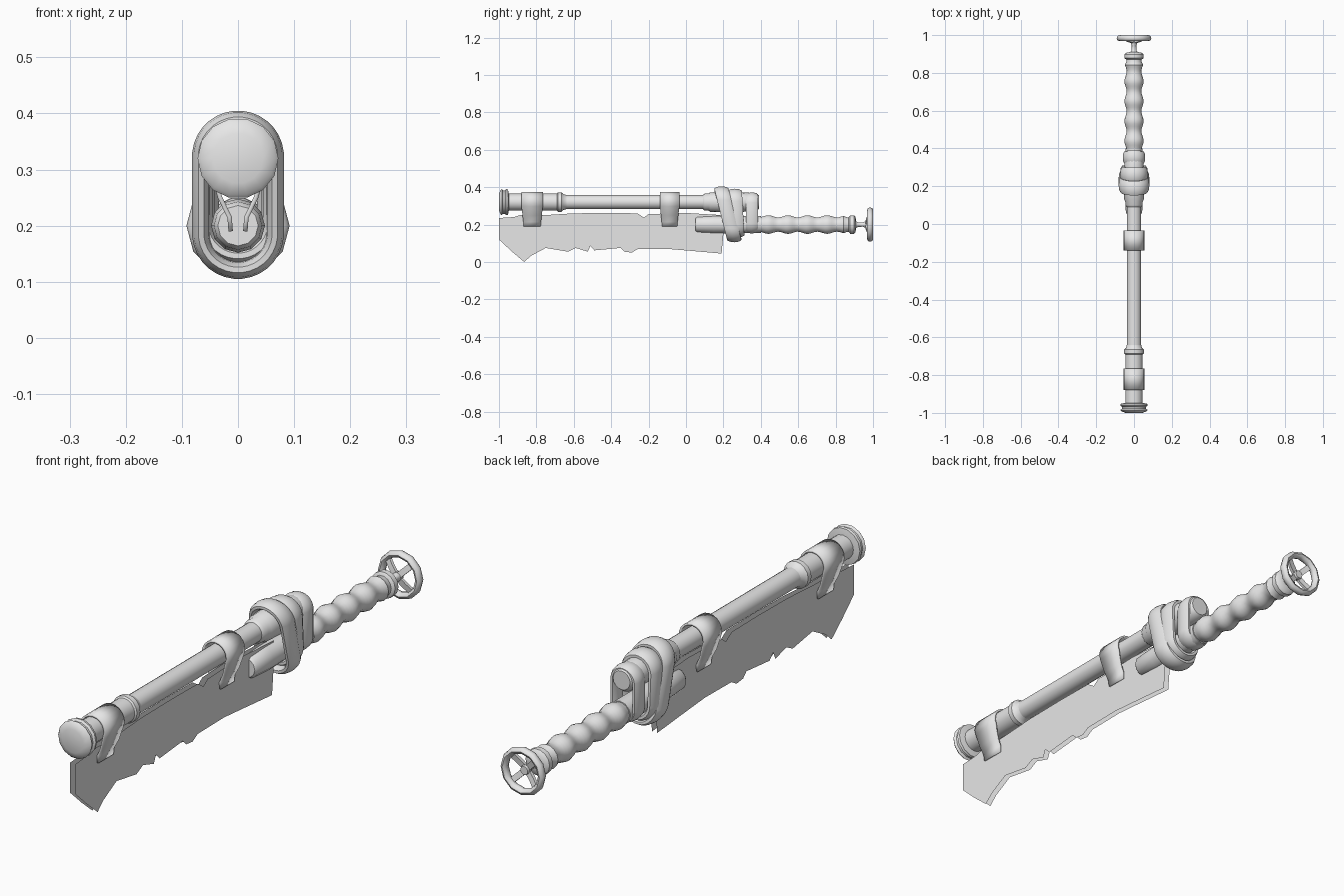
import bpy, bmesh, math
from mathutils import Vector

if "Cube" in bpy.data.objects:
    bpy.data.objects.remove(bpy.data.objects["Cube"])

GRIP_Z, BARREL_Z = 0.2, 0.32

grey = bpy.data.materials.new("plain_grey")
grey.use_nodes = True
grey.diffuse_color = (0.8, 0.8, 0.8, 1)
grey.node_tree.nodes["Principled BSDF"].inputs["Base Color"].default_value = (0.8, 0.8, 0.8, 1)


def finish(name, bm, angle=40):
    bmesh.ops.recalc_face_normals(bm, faces=bm.faces)
    mesh = bpy.data.meshes.new(name)
    bm.to_mesh(mesh)
    bm.free()
    mesh.materials.append(grey)
    ob = bpy.data.objects.new(name, mesh)
    bpy.context.collection.objects.link(ob)
    bpy.ops.object.select_all(action='DESELECT')
    ob.select_set(True)
    bpy.context.view_layer.objects.active = ob
    bpy.ops.object.shade_smooth_by_angle(angle=math.radians(angle))
    return ob


def skin(bm, rings, closed):
    """Bridge equal rings of points; close the loop or cap both ends."""
    vs = [[bm.verts.new(p) for p in ring] for ring in rings]
    n = len(vs[0])
    for i in range(len(vs) if closed else len(vs) - 1):
        a, b = vs[i], vs[(i + 1) % len(vs)]
        for j in range(n):
            k = (j + 1) % n
            bm.faces.new((a[j], a[k], b[k], b[j]))
    if not closed:
        bm.faces.new(vs[0])
        bm.faces.new(vs[-1])


def lathe(name, profile, z, sides=16):
    """Turn (y, radius) points about a lengthwise axis at height z."""
    bm = bmesh.new()
    turn = [math.tau * i / sides for i in range(sides)]
    skin(bm, [[(r * math.cos(a), y, z + r * math.sin(a)) for a in turn]
              for y, r in profile], False)
    return finish(name, bm)


def strap_loop(name, y_top, y_low, z_top, z_low, half, width, thick):
    """Padded strap around barrel and grip, leaning from y_top to y_low."""
    bm = bmesh.new()
    r = half - thick
    rings = []
    for i in range(32):
        a = math.tau * (i + 0.5) / 32
        mid = z_top - half if i < 16 else z_low + half
        out = Vector((math.cos(a), 0, math.sin(a)))
        c = Vector((0, 0, mid)) + out * r
        t = (z_top - c.z) / (z_top - z_low)
        c.y = y_top + (y_low - y_top) * t
        ring = []
        for j in range(10):
            b = math.tau * j / 10
            ring.append(c + out * thick * math.cos(b) + Vector((0, width / 2 * math.sin(b), 0)))
        rings.append(ring)
    skin(bm, rings, True)
    return finish(name, bm, 60)


def clamp(name, y0, y1):
    """Sheet arched over the barrel with legs tapering onto the blade."""
    half = [(0.013, 0.19), (0.015, 0.215), (0.032, 0.25)]
    half += [(0.051 * math.cos(a), BARREL_Z + 0.051 * math.sin(a))
             for a in (math.radians(d) for d in range(-25, 90, 19))]
    path = half + [(-x, z) for x, z in reversed(half)]
    bm = bmesh.new()
    rows = []
    for x, z in path:
        pinch = 0.012 * max(0, min(1, (0.3 - z) / 0.1))
        rows.append([bm.verts.new((x, y, z)) for y in (y0 + pinch, y1 - pinch)])
    for a, b in zip(rows, rows[1:]):
        bm.faces.new((a[0], a[1], b[1], b[0]))
    ob = finish(name, bm, 50)
    mod = ob.modifiers.new("thickness", 'SOLIDIFY')
    mod.thickness = 0.008
    mod.offset = 0


# Chipped blade, bevelled toward its edge and mirrored side to side
top = [(-1, .235), (-.92, .24), (-.89, .25), (-.76, .25), (-.6, .26), (-.42, .262),
       (-.26, .26), (-.225, .237), (-.2, .256), (0, .262), (.2, .25)]
low = [(.2, .15), (.19, .045), (.02, .06), (-.1, .07), (-.26, .068), (-.29, .05),
       (-.33, .055), (-.35, .075), (-.49, .062), (-.512, .085), (-.525, .055),
       (-.59, .075), (-.63, .055), (-.75, .075), (-.83, .032), (-.865, 0),
       (-.93, .055), (-1, .12)]
bm = bmesh.new()
face = bm.faces.new([bm.verts.new((0, y, z)) for y, z in top + low])
face.normal_update()
if face.normal.x < 0:
    face.normal_flip()
for thick, depth in ((0.003, 0.006), (0.009, 0.005)):
    bmesh.ops.inset_region(bm, faces=[face], thickness=thick, depth=0, use_even_offset=False)
    for v in face.verts:
        v.co.x += depth
bmesh.ops.triangulate(bm, faces=[face])
blade = finish("blade", bm)
mirror = blade.modifiers.new("other_side", 'MIRROR')
mirror.use_axis = (True, False, False)

# Barrel with muzzle cap, collars and tail
lathe("muzzle_cap", [(-1, .045), (-.992, .066), (-.985, .072), (-.978, .064),
                     (-.968, .064), (-.962, .072), (-.952, .07), (-.947, .045)], BARREL_Z, 14)
lathe("barrel_sleeve", [(-.96, .046), (-.69, .046), (-.685, .052), (-.665, .052),
                        (-.655, .042), (-.64, .038)], BARREL_Z)
lathe("barrel_tube", [(-.66, .038), (.1, .038)], BARREL_Z)
lathe("barrel_tail", [(.09, .038), (.1, .046), (.12, .046), (.13, .052), (.2, .055),
                      (.3, .052), (.375, .048), (.39, .036)], BARREL_Z)

# Clamps joining barrel and blade
clamp("front_clamp", -.88, -.765)
clamp("rear_clamp", -.14, -.035)

# Socket, wavy wrapped grip and end collar
lathe("blade_socket", [(.05, .036), (.06, .043), (.15, .048), (.3, .045), (.4, .045)], GRIP_Z, 12)
waves = [(.38 + .0125 * i, .045 + .006 * math.cos(math.tau * (.0125 * i - .06) / .105))
         for i in range(38)]
lathe("grip", waves + [(.86, .04), (.88, .04)], GRIP_Z, 14)
lathe("grip_collar", [(.87, .04), (.878, .051), (.898, .051), (.906, .042), (.91, .02)], GRIP_Z, 14)

# Straps binding barrel and grip together
strap_loop("front_strap", .185, .262, .405, .105, .082, .08, .016)
strap_loop("middle_strap", .26, .275, .392, .13, .074, .08, .016)
strap_loop("rear_strap", .352, .352, .372, .152, .06, .068, .013)

# Pommel: stem, spokes and wheel
lathe("pommel_stem", [(.9, .024), (.92, .013), (.945, .012), (.965, .02), (.98, .016)], GRIP_Z, 10)
for n in range(4):
    a = math.tau * n / 4 + math.pi / 4
    out = Vector((math.cos(a), 0, math.sin(a)))
    side = Vector((-math.sin(a), 0, math.cos(a))) * 0.011
    deep = Vector((0, .006, 0))
    bm = bmesh.new()
    rings = []
    for r, y in ((0, .962), (.04, .97), (.075, .982)):
        c = out * r + Vector((0, y, GRIP_Z))
        rings.append([c + side + deep, c - side + deep, c - side - deep, c + side - deep])
    skin(bm, rings, False)
    finish("pommel_spoke_%d" % (n + 1), bm)
bm = bmesh.new()
rings = []
for i in range(12):
    a = math.tau * i / 12
    rings.append([((.079 + .013 * math.cos(b)) * math.cos(a), .984 + .016 * math.sin(b),
                   GRIP_Z + (.079 + .013 * math.cos(b)) * math.sin(a))
                  for b in (math.tau * j / 8 for j in range(8))])
skin(bm, rings, True)
finish("pommel_wheel", bm, 50)
